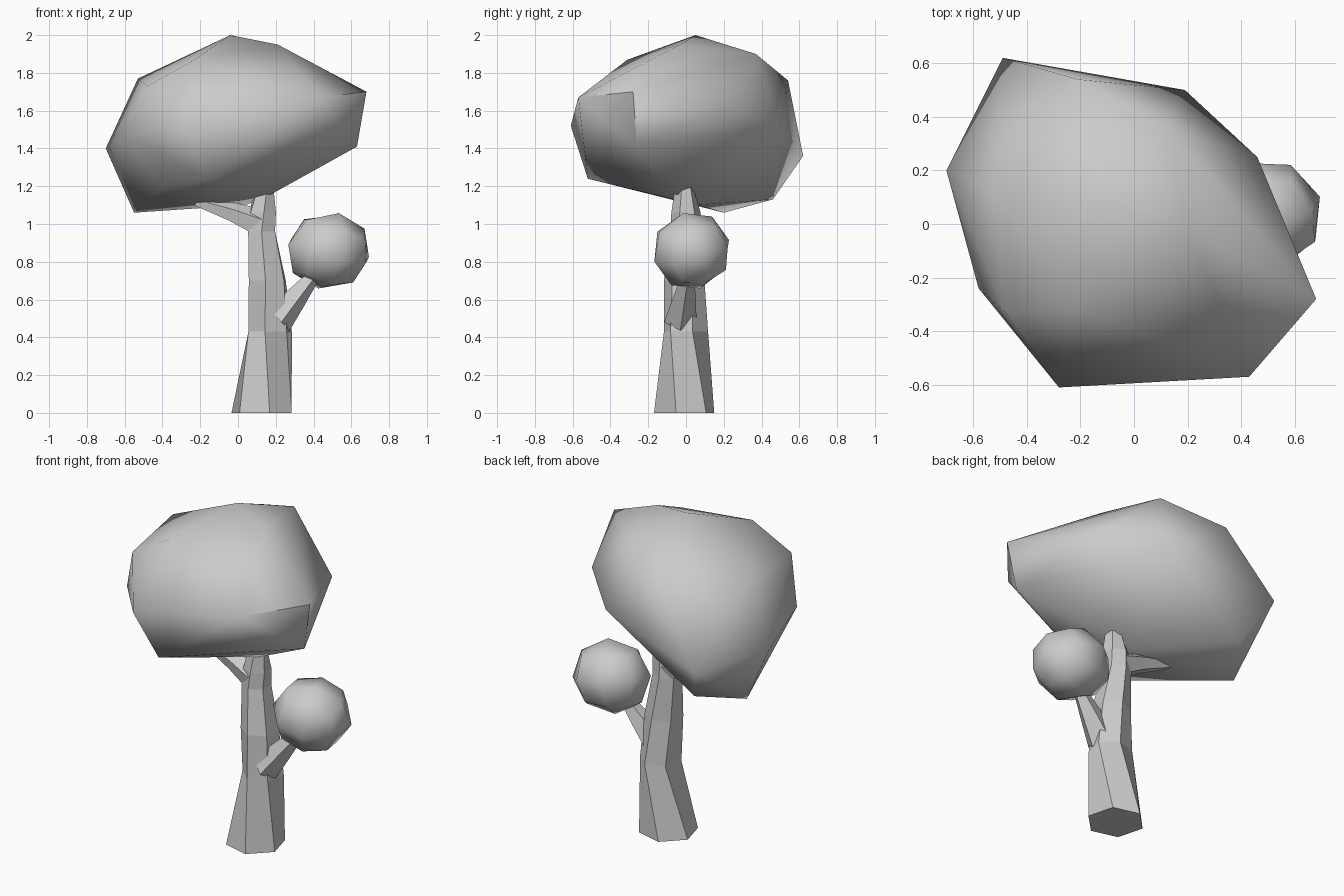
import bpy, bmesh, math
from mathutils import Vector, Matrix

if "Cube" in bpy.data.objects:
    bpy.data.objects.remove(bpy.data.objects["Cube"])


def finish(bm, name, smooth=None):
    bmesh.ops.recalc_face_normals(bm, faces=bm.faces)
    mesh = bpy.data.meshes.new(name)
    bm.to_mesh(mesh)
    bm.free()
    ob = bpy.data.objects.new(name, mesh)
    bpy.context.collection.objects.link(ob)
    if smooth:
        bpy.ops.object.select_all(action='DESELECT')
        ob.select_set(True)
        bpy.context.view_layer.objects.active = ob
        bpy.ops.object.shade_smooth_by_angle(angle=math.radians(smooth))
    return ob


def limb(name, rings, sides):
    """Tapered limb; each ring is (centre, radius, tilt about y, spin)."""
    bm = bmesh.new()
    loops = []
    for centre, r, tilt, spin in rings:
        rot = Matrix.Rotation(math.radians(tilt), 3, 'Y')
        loop = []
        for i in range(sides):
            a = math.radians(spin) + math.tau * i / sides
            p = rot @ Vector((r * math.cos(a), r * math.sin(a), 0))
            loop.append(bm.verts.new(p + Vector(centre)))
        loops.append(loop)
    for lo, hi in zip(loops, loops[1:]):
        for i in range(sides):
            j = (i + 1) % sides
            bm.faces.new((lo[i], lo[j], hi[j], hi[i]))
    bm.faces.new(loops[0][::-1])
    bm.faces.new(loops[-1])
    return finish(bm, name)


# Trunk, six-sided with a flared foot and a slight twist
limb("trunk", [((0.125, -0.01, 0), 0.165, 0, -75),
               ((0.17, 0, 0.43), 0.12, 0, -103),
               ((0.155, -0.01, 0.70), 0.108, 0, -95),
               ((0.125, 0, 0.96), 0.082, 0, -90),
               ((0.13, 0, 1.06), 0.078, 0, -85),
               ((0.14, -0.01, 1.19), 0.05, 0, -75)], 6)

# Branches
limb("side_branch", [((0.21, -0.03, 0.50), 0.09, 45, 0),
                     ((0.305, -0.01, 0.615), 0.065, 42, 0),
                     ((0.46, 0.02, 0.80), 0.02, 40, 0)], 5)
limb("top_branch", [((0.12, 0, 1.00), 0.08, -65, 0),
                    ((-0.03, 0.01, 1.06), 0.056, -65, 0),
                    ((-0.22, 0.02, 1.12), 0.03, -65, 0)], 5)

# Large crown: faceted hull around its corner points
crown = [(-0.04, 0.05, 2.0), (0.21, -0.03, 1.95), (0.12, 0.37, 1.90),
         (-0.23, -0.31, 1.87), (-0.53, 0.13, 1.77), (-0.48, -0.33, 1.73),
         (-0.21, 0.54, 1.76), (0.68, -0.28, 1.70),
         (0.43, -0.57, 1.67), (0.46, 0.25, 1.61), (0.19, 0.50, 1.52),
         (-0.28, -0.61, 1.52), (-0.58, -0.24, 1.46), (0.63, -0.26, 1.41),
         (-0.70, 0.20, 1.40), (-0.49, 0.62, 1.36), (-0.17, -0.52, 1.24),
         (-0.41, -0.19, 1.19), (0.18, -0.05, 1.16), (-0.38, 0.46, 1.13),
         (0.04, 0.06, 1.10), (-0.55, 0.20, 1.06)]
bm = bmesh.new()
for p in crown:
    bm.verts.new(p)
bmesh.ops.convex_hull(bm, input=bm.verts)
finish(bm, "large_crown", 58)

# Small crown: subdivided cube pushed towards a ball
bm = bmesh.new()
bmesh.ops.create_cube(bm, size=2)
bmesh.ops.subdivide_edges(bm, edges=bm.edges[:], cuts=1, use_grid_fill=True)
turn = Matrix.Rotation(math.radians(14), 3, 'Y') @ Matrix.Rotation(math.radians(12), 3, 'X') @ Matrix.Rotation(math.radians(20), 3, 'Z')
for v in bm.verts:
    p = turn @ v.co.normalized()
    v.co = Vector((0.48 + 0.23 * p.x, 0.03 + 0.215 * p.y, 0.858 + 0.21 * p.z))
finish(bm, "small_crown", 50)
